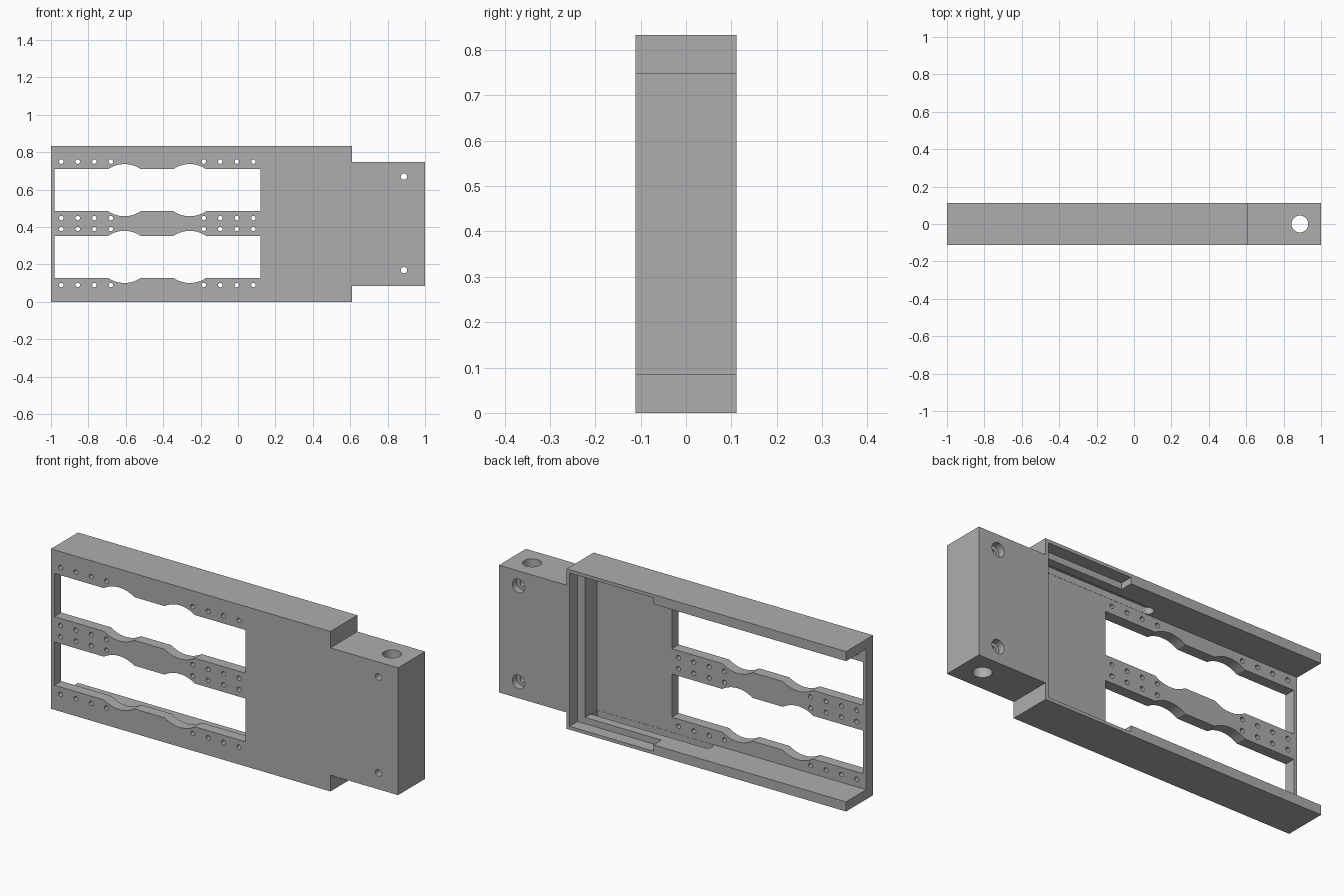
import bpy, bmesh, math
from mathutils import Vector

if "Cube" in bpy.data.objects:
    bpy.data.objects.remove(bpy.data.objects["Cube"])

HEIGHT, HALF_Y = 0.833, 0.111
MID = HEIGHT / 2
PLATE_BACK = -0.055
WALL, LIP = 0.05, 0.017

grey = bpy.data.materials.new("plain grey")
grey.use_nodes = True
grey.diffuse_color = (0.42, 0.42, 0.42, 1)
grey.node_tree.nodes["Principled BSDF"].inputs["Base Color"].default_value = grey.diffuse_color


def prism(bm, outline, low, high, axis="y"):
    """Extrude a 2D outline along y (outline in x, z) or z (outline in x, y)."""
    def place(p, d):
        return (p[0], d, p[1]) if axis == "y" else (p[0], p[1], d)
    base = bm.faces.new([bm.verts.new(place(p, low)) for p in outline])
    new = bmesh.ops.extrude_face_region(bm, geom=[base])["geom"]
    shift = Vector(place((0, 0), high - low))
    bmesh.ops.translate(bm, vec=shift, verts=[v for v in new if isinstance(v, bmesh.types.BMVert)])
    bmesh.ops.recalc_face_normals(bm, faces=bm.faces)


def rect(x0, x1, z0, z1):
    return [(x0, z0), (x1, z0), (x1, z1), (x0, z1)]


def circle(cx, cz, r, n=24):
    return [(cx + r * math.cos(2 * math.pi * i / n), cz + r * math.sin(2 * math.pi * i / n))
            for i in range(n)]


def make(name, bm):
    mesh = bpy.data.meshes.new(name)
    bm.to_mesh(mesh)
    bm.free()
    obj = bpy.data.objects.new(name, mesh)
    bpy.context.collection.objects.link(obj)
    mesh.materials.append(grey)
    return obj


def cut(target, name, fill):
    """Subtract the shape drawn by fill, then drop the cutter."""
    bm = bmesh.new()
    fill(bm)
    cutter = make(name, bm)
    cutter.hide_render = True
    mod = target.modifiers.new(name, "BOOLEAN")
    mod.operation, mod.solver, mod.object = "DIFFERENCE", "EXACT", cutter
    bpy.context.view_layer.objects.active = target
    bpy.ops.object.modifier_apply(modifier=mod.name)
    bpy.data.objects.remove(cutter)


def window(z0, z1):
    """Rectangular opening whose long edges bulge outward twice."""
    half, rise = 0.087, 0.027
    radius = (half ** 2 + rise ** 2) / (2 * rise)
    edge = []
    for cx in (-0.607, -0.258):
        for i in range(13):
            dx = half * (i / 6 - 1)
            edge.append((cx + dx, math.sqrt(radius ** 2 - dx ** 2) - radius + rise))
    low = [(x, z0 - h) for x, h in edge]
    high = [(x, z1 + h) for x, h in reversed(edge)]
    return [(-0.98, z0)] + low + [(0.12, z0), (0.12, z1)] + high + [(-0.98, z1)]


# Housing with a narrower end block
bm = bmesh.new()
step, end_low = 0.61, 0.085
end_high = HEIGHT - end_low
prism(bm, [(-1, 0), (step, 0), (step, end_low), (1, end_low), (1, end_high),
           (step, end_high), (step, HEIGHT), (-1, HEIGHT)], -HALF_Y, HALF_Y)
housing = make("housing", bm)

# Main cavity, open at the back and at one end
cut(housing, "cavity", lambda b: prism(
    b, rect(-1.1, 0.55, WALL, HEIGHT - WALL), PLATE_BACK, 0.3))

# Rebate along the rear rim
cut(housing, "rear_rebate", lambda b: prism(
    b, rect(0.11, 0.594, LIP, HEIGHT - LIP), 0.045, 0.3))


# Round-ended slots in the upper and lower walls
def slots(b):
    r, cx = 0.0265, -0.105
    cy = PLATE_BACK + 0.001 + r
    end = [(cx + r * math.cos(a), cy + r * math.sin(a))
           for a in [math.pi * (0.5 + i / 12) for i in range(13)]]
    outline = end + [(0.549, cy - r), (0.549, cy + r)]
    prism(b, outline, LIP, 0.1, "z")
    prism(b, outline, HEIGHT - 0.1, HEIGHT - LIP, "z")


cut(housing, "wall_slots", slots)


# Two windows in the front plate
def windows(b):
    prism(b, window(0.128, 0.353), -0.3, 0)
    prism(b, window(0.485, 0.71), -0.3, 0)


cut(housing, "windows", windows)


# Rows of small mounting holes
def small_holes(b):
    for start in (-0.945, -0.183):
        for i in range(4):
            for z in (0.09, 0.39, 0.448, 0.75):
                prism(b, circle(start + i * 0.0885, z, 0.012, 16), -0.3, 0)


cut(housing, "mounting_holes", small_holes)

# Vertical rod bore through the end block
BORE_X = 0.887
cut(housing, "rod_bore", lambda b: prism(b, circle(BORE_X, 0, 0.045, 32), -0.1, 1, "z"))


# Screw holes with counterbores on the back
def screw_holes(b):
    for z in (0.17, 0.67):
        prism(b, circle(BORE_X, z, 0.017), -0.3, 0.3)


def counterbores(b):
    for z in (0.17, 0.67):
        prism(b, circle(BORE_X, z, 0.036), 0.075, 0.3)


cut(housing, "screw_holes", screw_holes)
cut(housing, "counterbores", counterbores)

# Smooth bores, crisp edges
bpy.ops.object.select_all(action="DESELECT")
housing.select_set(True)
bpy.context.view_layer.objects.active = housing
bpy.ops.object.shade_smooth_by_angle(angle=math.radians(30))
